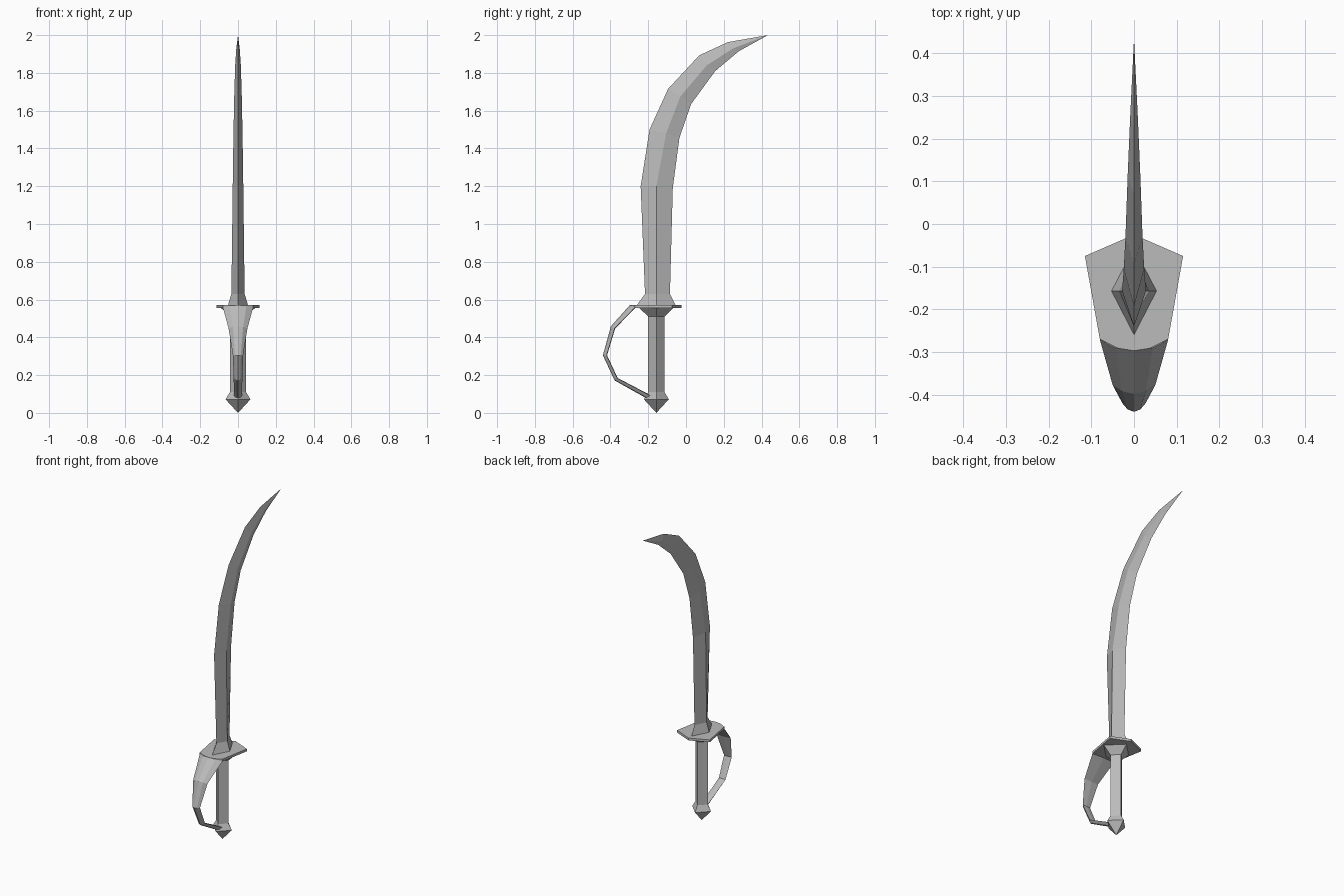
import bpy
import bmesh
from mathutils import Vector

cube = bpy.data.objects.get("Cube")
if cube:
    bpy.data.objects.remove(cube, do_unlink=True)

# One plain steel colour
steel = bpy.data.materials.new("grey_steel")
steel.use_nodes = True
GREY = (0.5, 0.5, 0.5, 1)
steel.diffuse_color = GREY
steel.node_tree.nodes["Principled BSDF"].inputs["Base Color"].default_value = GREY

AXIS = -0.157  # y of the grip's centre line


def loft(name, rings):
    """Skin a list of rings; a ring of one point closes to a tip."""
    bm = bmesh.new()
    loops = [[bm.verts.new(p) for p in ring] for ring in rings]
    for a, b in zip(loops, loops[1:]):
        n = max(len(a), len(b))
        for i in range(n):
            j = (i + 1) % n
            if len(a) == 1:
                bm.faces.new((a[0], b[j], b[i]))
            elif len(b) == 1:
                bm.faces.new((a[i], a[j], b[0]))
            else:
                bm.faces.new((a[i], a[j], b[j], b[i]))
    for end in (loops[0], loops[-1]):
        if len(end) > 2:
            bm.faces.new(end)
    bmesh.ops.recalc_face_normals(bm, faces=bm.faces)
    mesh = bpy.data.meshes.new(name)
    bm.to_mesh(mesh)
    bm.free()
    mesh.materials.append(steel)
    obj = bpy.data.objects.new(name, mesh)
    bpy.context.collection.objects.link(obj)
    return obj


def diamond(z, r):
    """Square ring with its corners on the x and y axes."""
    return [(0, AXIS - r, z), (r, AXIS, z), (0, AXIS + r, z), (-r, AXIS, z)]


# Curved blade: spine (y, z), ridge (y, z), edge (y, z), half thickness
stations = [
    ((-0.26, 0.57), (AXIS, 0.57), (-0.055, 0.57), 0.053),
    ((-0.217, 0.63), (AXIS, 0.63), (-0.085, 0.63), 0.035),
    ((-0.24, 1.20), (AXIS, 1.20), (-0.07, 1.19), 0.028),
    ((-0.193, 1.50), (-0.105, 1.48), (-0.035, 1.455), 0.024),
    ((-0.095, 1.715), (-0.03, 1.675), (0.027, 1.635), 0.02),
    ((0.07, 1.893), (0.11, 1.84), (0.155, 1.81), 0.015),
    ((0.222, 1.963), (0.25, 1.93), (0.28, 1.915), 0.009),
]
blade = [[(0, *s), (t, *m), (0, *e), (-t, *m)] for s, m, e, t in stations]
loft("blade", blade + [[(0, 0.434, 2.0)]])

# Flat guard plate
half = [(0, -0.025), (0.115, -0.075), (0.08, -0.27), (0.04, -0.29), (0, -0.297)]
outline = half + [(-x, y) for x, y in half[-2:0:-1]]
loft("guard", [[(x, y, z) for x, y in outline] for z in (0.556, 0.571)])

# Collar, grip and pommel along the centre line
loft("collar", [diamond(0.51, 0.043), diamond(0.557, 0.092)])
loft("grip", [diamond(0.10, 0.043), diamond(0.53, 0.043)])
loft("pommel", [[(0, AXIS, 0)], diamond(0.072, 0.066), diamond(0.11, 0.043)])

# Knuckle bow: outer (y, z), inner (y, z), half width
bow = [
    ((-0.297, 0.571), (-0.268, 0.556), 0.08),
    ((-0.398, 0.458), (-0.375, 0.447), 0.05),
    ((-0.44, 0.305), (-0.418, 0.305), 0.027),
    ((-0.378, 0.172), (-0.362, 0.185), 0.023),
    ((-0.20, 0.072), (-0.185, 0.092), 0.021),
]
rings = []
for outer, inner, w in bow:
    o, i = Vector((0, *outer)), Vector((0, *inner))
    # Rounded outer side, flat inner side
    rings.append([o.lerp(i, t) + Vector((w * k, 0, 0))
                  for k, t in ((-1, 0.9), (-0.55, 0.25), (0, 0), (0.55, 0.25), (1, 0.9), (0, 1))])
loft("knuckle_bow", rings)
